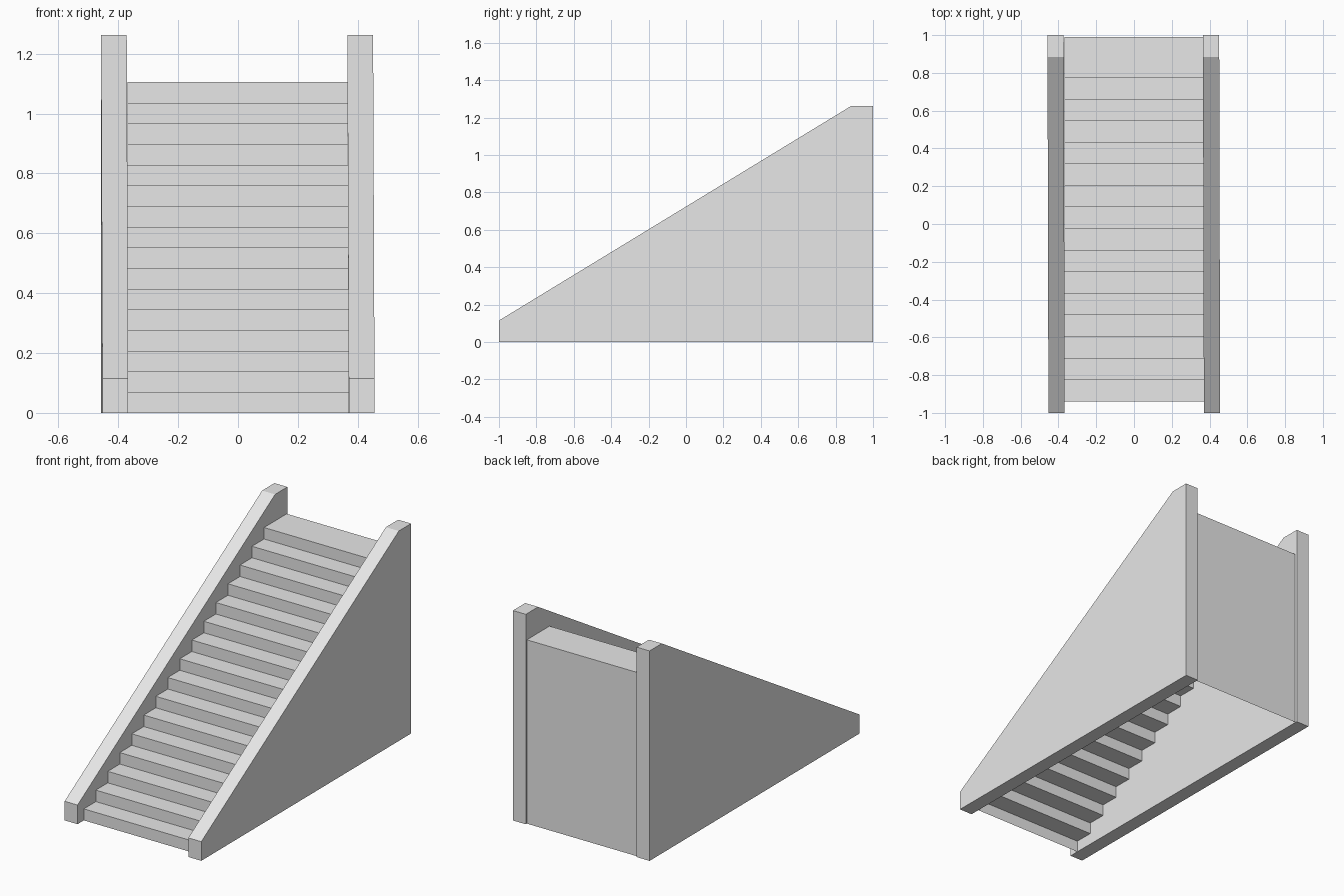
import bpy
import bmesh

cube = bpy.data.objects.get("Cube")
if cube:
    bpy.data.objects.remove(cube, do_unlink=True)

GREY = (0.8, 0.8, 0.8, 1.0)
grey = bpy.data.materials.new("light_grey")
grey.use_nodes = True
grey.diffuse_color = GREY
grey.node_tree.nodes["Principled BSDF"].inputs["Base Color"].default_value = GREY


def finish(name, bm):
    mesh = bpy.data.meshes.new(name)
    bm.to_mesh(mesh)
    bm.free()
    mesh.materials.append(grey)
    obj = bpy.data.objects.new(name, mesh)
    bpy.context.collection.objects.link(obj)
    return obj


# Solid side walls: sloped profile extruded sideways, leaning slightly to the right at the back
WALL = [(-1, 0), (1, 0), (1, 1.262), (0.883, 1.262), (-1, 0.115)]
WALL_WIDTH = 0.086
SKEW = -0.0025


def side_wall(name, inner_x, outer_x):
    bm = bmesh.new()
    face = bm.faces.new([bm.verts.new((inner_x + SKEW * (y + 1), y, z)) for y, z in WALL])
    ext = bmesh.ops.extrude_face_region(bm, geom=[face])
    moved = [g for g in ext["geom"] if isinstance(g, bmesh.types.BMVert)]
    bmesh.ops.translate(bm, verts=moved, vec=(outer_x - inner_x, 0, 0))
    bmesh.ops.recalc_face_normals(bm, faces=bm.faces)
    finish(name, bm)


side_wall("right_side_wall", -0.367, -0.367 - WALL_WIDTH)
side_wall("left_side_wall", 0.37, 0.37 + WALL_WIDTH)

# Folded sheet of risers and treads, closed by the back panel and open underneath
STEPS = 16
RISE = 1.105 / STEPS
TREAD = 0.1143
FIRST_Y, BACK_Y = -0.94, 0.99

profile = [(FIRST_Y, 0)]
for i in range(STEPS):
    y = FIRST_Y + i * TREAD
    next_y = y + TREAD if i < STEPS - 1 else BACK_Y
    profile += [(y, (i + 1) * RISE), (next_y, (i + 1) * RISE)]
profile.append((BACK_Y, 0))

bm = bmesh.new()
rows = [[bm.verts.new((x, y, z)) for x in (-0.369, 0.37)] for y, z in profile]
for (a, b), (c, d) in zip(rows, rows[1:]):
    bm.faces.new((a, b, d, c))
finish("stair_steps", bm)
